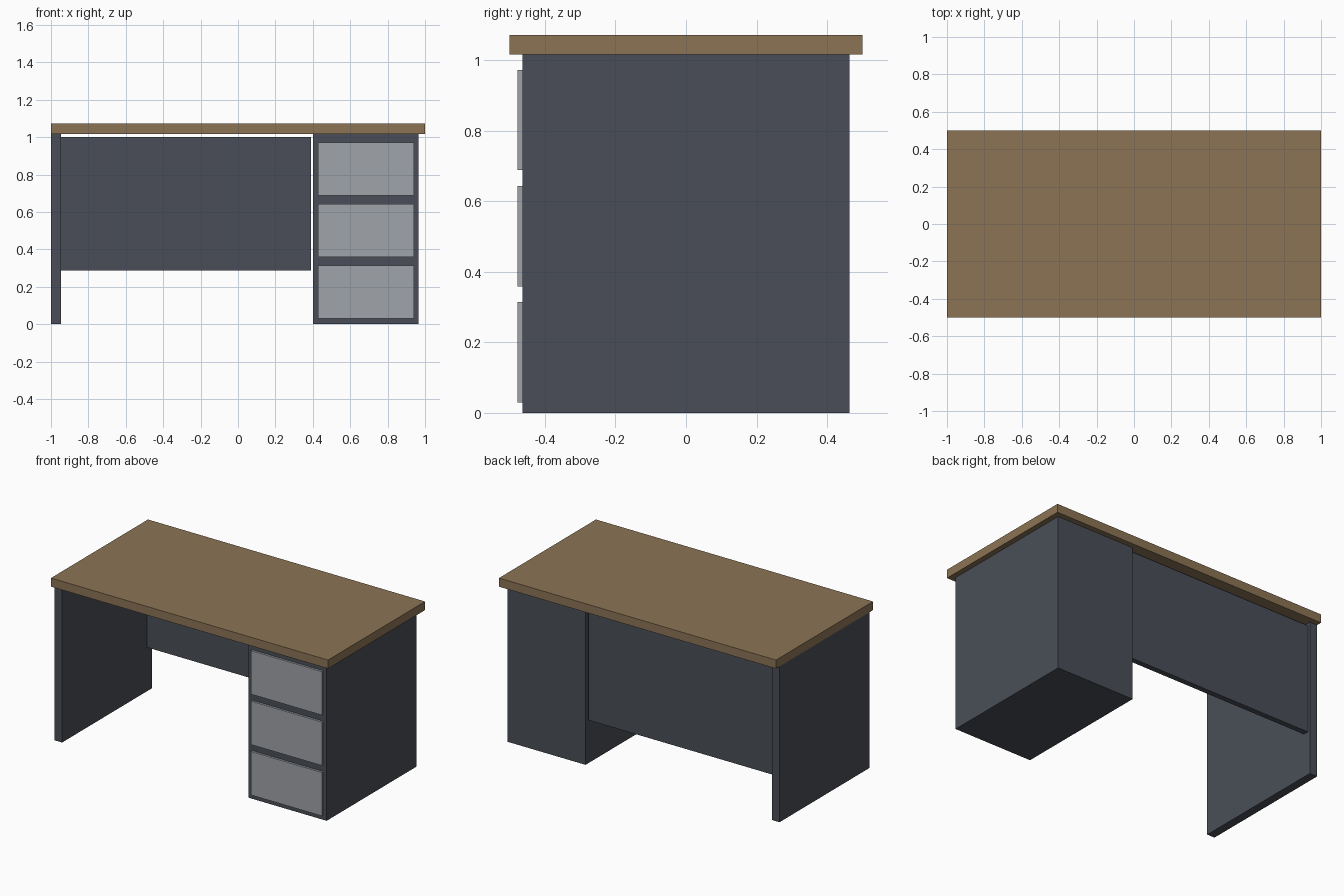
import bpy

default = bpy.data.objects.get("Cube")
if default:
    bpy.data.objects.remove(default, do_unlink=True)


def make_material(name, rgb):
    mat = bpy.data.materials.new(name)
    mat.use_nodes = True
    mat.diffuse_color = (*rgb, 1)
    bsdf = next(n for n in mat.node_tree.nodes if n.type == "BSDF_PRINCIPLED")
    bsdf.inputs["Base Color"].default_value = (*rgb, 1)
    return mat


def box(name, xs, ys, zs, mat):
    """Box spanning the given (low, high) range on each axis."""
    spans = (xs, ys, zs)
    bpy.ops.mesh.primitive_cube_add(size=1, location=[(a + b) / 2 for a, b in spans])
    obj = bpy.context.object
    obj.name = name
    obj.scale = [b - a for a, b in spans]
    bpy.ops.object.transform_apply(location=False, rotation=False, scale=True)
    obj.data.materials.append(mat)
    return obj


wood = make_material("brown wood", (0.258, 0.174, 0.089))
charcoal = make_material("charcoal", (0.068, 0.076, 0.095))
light_grey = make_material("light grey", (0.352, 0.366, 0.397))

TOP_BOTTOM = 1.016
DEPTH = (-0.464, 0.464)

# Worktop and its supports
box("desk_top", (-1, 1), (-0.5, 0.5), (TOP_BOTTOM, 1.072), wood)
box("side_panel", (-1, -0.945), DEPTH, (0, TOP_BOTTOM), charcoal)
box("drawer_pedestal", (0.4, 0.965), DEPTH, (0, TOP_BOTTOM), charcoal)

# Back panel, stopping short of the worktop and the pedestal
box("modesty_panel", (-0.945, 0.39), (0.41, 0.446), (0.287, 1.0), charcoal)

# Three stacked drawer fronts
for i in range(3):
    low = 0.03 + i * 0.329
    box(f"drawer_front_{i + 1}", (0.427, 0.94), (-0.478, -0.464),
        (low, low + 0.284), light_grey)
